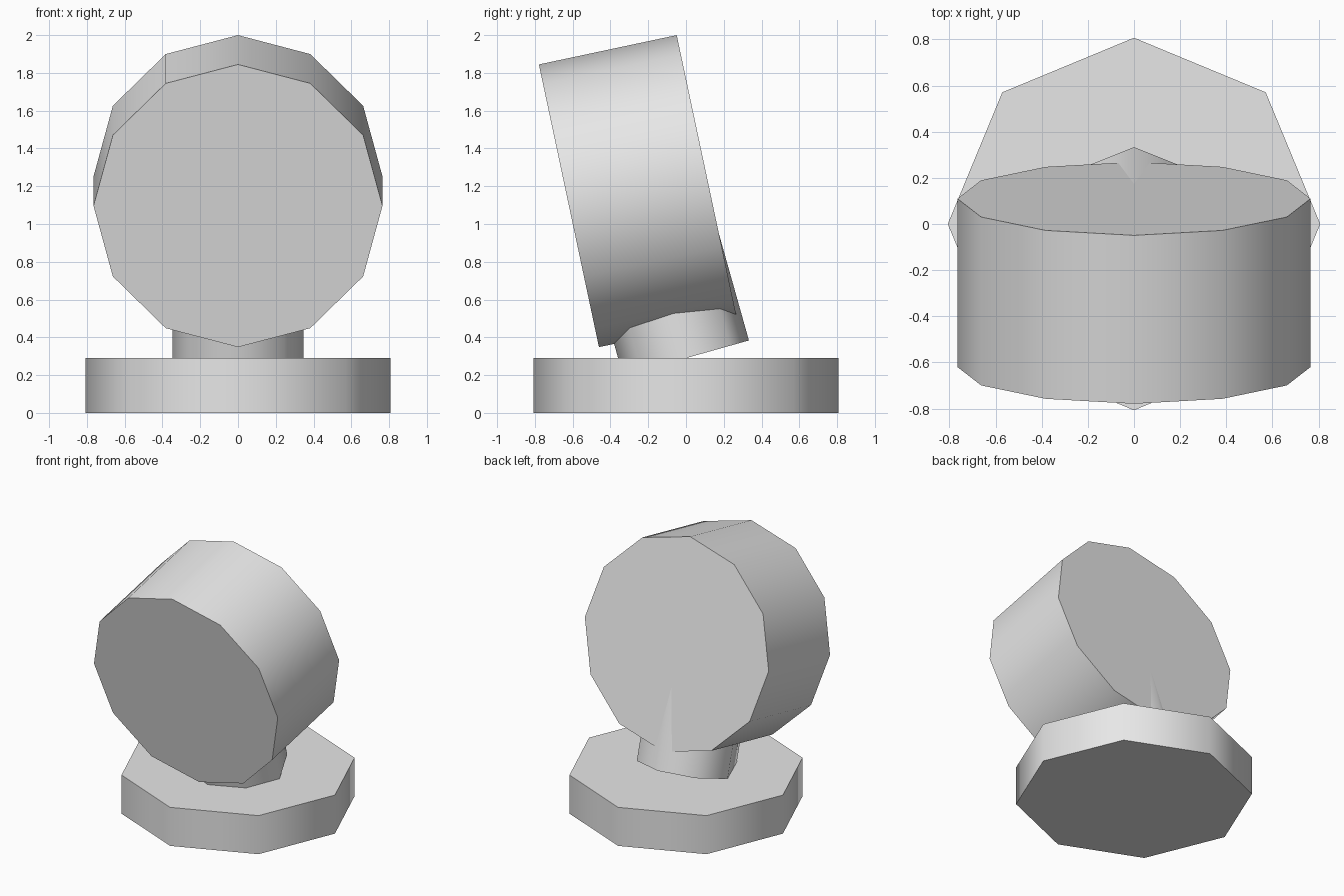
import bpy
from math import radians
from mathutils import Euler, Vector

default_cube = bpy.data.objects.get("Cube")
if default_cube:
    bpy.data.objects.remove(default_cube, do_unlink=True)

# Single plain grey material
grey = bpy.data.materials.new("plain_grey")
grey.use_nodes = True
colour = (0.8, 0.8, 0.8, 1.0)
grey.diffuse_color = colour
grey.node_tree.nodes["Principled BSDF"].inputs["Base Color"].default_value = colour


def cylinder(name, sides, radius, depth, tilt, centre):
    """Low-sided cylinder tilted about x, with smooth sides and sharp caps."""
    bpy.ops.mesh.primitive_cylinder_add(
        vertices=sides, radius=radius, depth=depth,
        location=centre, rotation=(radians(tilt), 0, 0))
    obj = bpy.context.object
    obj.name = name
    obj.data.materials.append(grey)
    bpy.ops.object.shade_smooth_by_angle(angle=radians(60))
    return obj


# Octagonal foot
BASE_TOP = 0.29
cylinder("base", 8, 0.807, BASE_TOP, 0, (0, 0, BASE_TOP / 2))

# Tilted neck rising from the middle of the base into the head
NECK_TILT, NECK_LENGTH = 15.7, 0.7
axis = Euler((radians(NECK_TILT), 0, 0)).to_matrix() @ Vector((0, 0, 1))
cylinder("neck", 8, 0.346, NECK_LENGTH, NECK_TILT,
         Vector((0, 0, BASE_TOP)) + axis * NECK_LENGTH / 2)

# Twelve-sided drum facing forward, leaning over the front
cylinder("head", 12, 0.765, 0.746, -78, (0, -0.255, 1.174))
